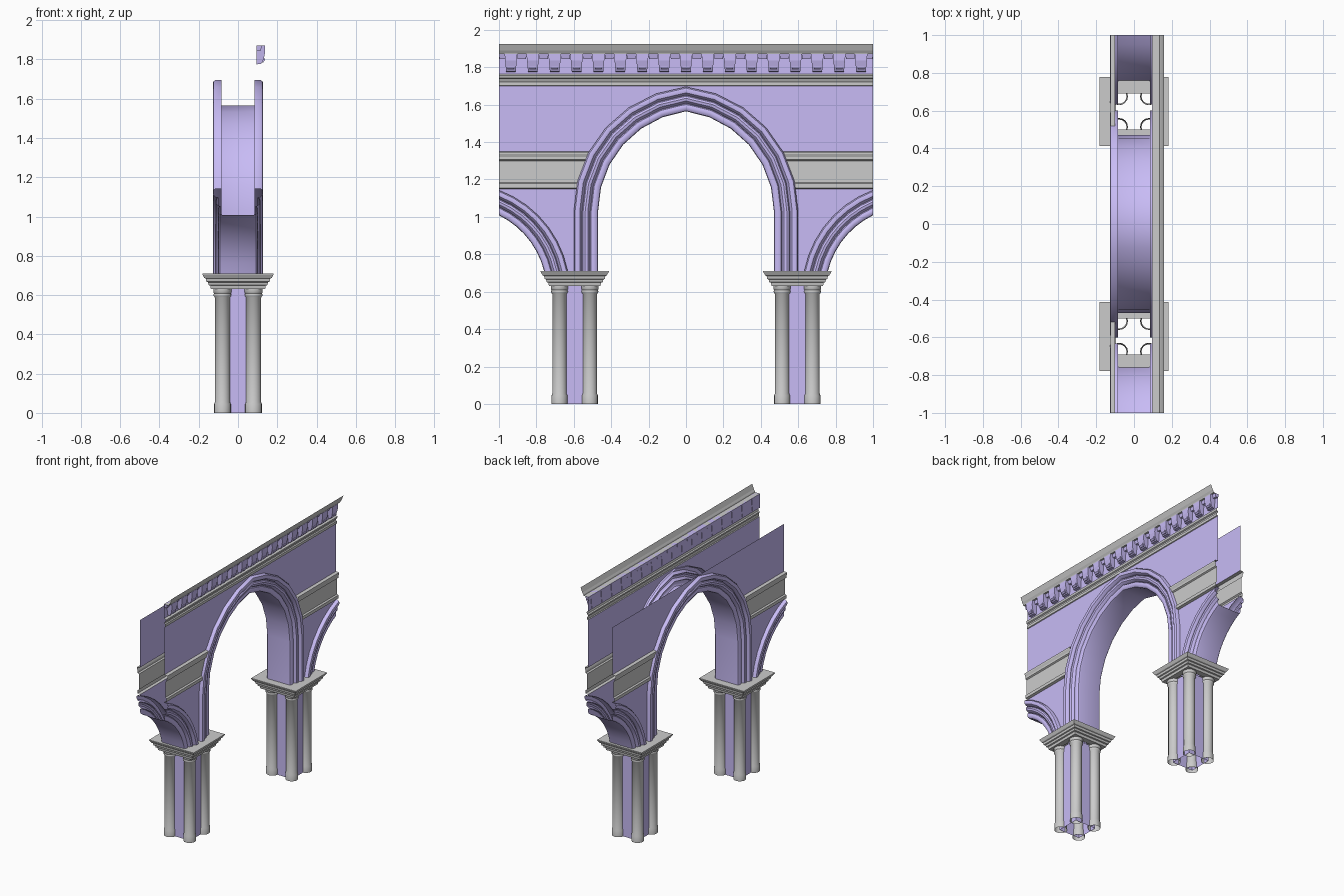
import bpy, math

if "Cube" in bpy.data.objects:
    bpy.data.objects.remove(bpy.data.objects["Cube"])

purple = bpy.data.materials.new("lilac")
purple.diffuse_color = (0.58, 0.50, 0.92, 1)
purple.use_nodes = True
purple.node_tree.nodes["Principled BSDF"].inputs["Base Color"].default_value = purple.diffuse_color

SPRING, ZC, YC, SY, SZ = 0.71, 1.03, -0.069, 1.2, 0.6   # arch heights and centres
R_MAIN, R_SIDE, RING = 0.539, 0.455, 0.13


def make(name, verts, faces, mat=None, smooth=None):
    me = bpy.data.meshes.new(name)
    me.from_pydata(verts, [], faces)
    ob = bpy.data.objects.new(name, me)
    bpy.context.collection.objects.link(ob)
    if mat:
        me.materials.append(mat)
    bpy.ops.object.select_all(action='DESELECT')
    ob.select_set(True)
    bpy.context.view_layer.objects.active = ob
    bpy.ops.object.mode_set(mode='EDIT')
    bpy.ops.mesh.select_all(action='SELECT')
    bpy.ops.mesh.normals_make_consistent(inside=False)
    bpy.ops.object.mode_set(mode='OBJECT')
    if smooth:
        bpy.ops.object.shade_smooth_by_angle(angle=math.radians(smooth))
    return ob


def grid(rows, closed=False):
    """Quads joining successive rows of points."""
    n = len(rows[0])
    faces = [(i*n + j, i*n + (j+1) % n, (i+1)*n + (j+1) % n, (i+1)*n + j)
             for i in range(len(rows)-1) for j in range(n if closed else n-1)]
    return [p for r in rows for p in r], faces


def main_arc(r, n=6):
    top = math.acos(-YC / r)
    return [(YC + r, SPRING)] + [(YC + r*math.cos(top*i/n), ZC + r*math.sin(top*i/n))
                                 for i in range(n+1)]


def side_arc(r, n=7):
    a, b = math.asin((SPRING-SZ)/r), math.acos((SY-1)/r)
    return [(SY - r*math.cos(a+(b-a)*i/n), SZ + r*math.sin(a+(b-a)*i/n)) for i in range(n+1)]


def edge_y(z):
    """Outer edge of the main arch on the polygonal outline at height z."""
    pts = main_arc(R_MAIN + RING)
    for (y0, z0), (y1, z1) in zip(pts, pts[1:]):
        if z0 <= z <= z1:
            return y0 + (y1-y0)*(z-z0)/(z1-z0)


# moulded arch section: (radial offset, x), three stepped rolls
half = [(0, .08), (.003, .092), (.012, .099), (.026, .101), (.037, .097), (.042, .089),
        (.046, .101), (.055, .111), (.069, .114), (.08, .109), (.085, .1),
        (.089, .115), (.098, .125), (.112, .128), (.123, .125), (.13, .114), (.13, .085)]
section = [(d, -x) for d, x in reversed(half)] + half

# main arch
rows = []
for d, x in section:
    a = main_arc(R_MAIN + d)
    rows.append([(x, y, z) for y, z in a] + [(x, -y, z) for y, z in reversed(a[:-1])])
make("main_arch", *grid(rows), purple, 35)

WALL = 0.10
band = [(.10, 1.15), (.118, 1.155), (.118, 1.178), (.108, 1.185), (.108, 1.30),
        (.118, 1.306), (.118, 1.32), (.124, 1.335), (.124, 1.347), (.10, 1.35)]
outer = main_arc(R_MAIN + RING)

for s, end in ((1, "back"), (-1, "front")):
    # half arch running off the end
    rows = [[(x, s*y, z) for y, z in side_arc(R_SIDE + d*.95)] for d, x in section]
    make(end + "_half_arch", *grid(rows), purple, 35)
    for k, side in ((1, "right"), (-1, "left")):
        tag = f"{end}_{side}_"
        # spandrel below the band
        low = [p for p in outer if p[1] < 1.15] + [(edge_y(1.15), 1.15), (1, 1.15)]
        low += list(reversed(side_arc(R_SIDE + RING*.95)))
        make(tag + "spandrel", [(k*WALL, s*y, z) for y, z in low],
             [tuple(range(len(low)))], purple)
        # wall above the band
        high = [(edge_y(1.35), 1.35)] + [p for p in outer if p[1] > 1.35] + [(0, 1.7), (1, 1.7), (1, 1.35)]
        make(tag + "upper_wall", [(k*WALL, s*y, z) for y, z in high],
             [tuple(range(len(high)))], purple)
        # string course
        make(tag + "band", *grid([[(k*x, s*edge_y(z), z), (k*x, s, z)] for x, z in band]))


def strip(name, prof, mat=None):
    make(name, *grid([[(x, -1, z), (x, 1, z)] for x, z in prof]), mat)


# cornice on the right face
strip("lower_cornice", [(.10, 1.70), (.106, 1.703), (.106, 1.722), (.099, 1.727), (.099, 1.737),
                        (.108, 1.742), (.112, 1.757), (.098, 1.765)])
strip("frieze", [(.098, 1.765), (.098, 1.87)], purple)
strip("top_cornice", [(.098, 1.87), (.136, 1.87), (.138, 1.877), (.146, 1.89), (.16, 1.925)])


def prism(prof, y, w_top, w_low):
    """Side profile (x, z) given width along y, narrowing downwards."""
    n = len(prof)
    v = []
    for s in (-1, 1):
        for x, z in prof:
            t = (z - 1.77) / .1
            v.append((x, y + s*(w_low + (w_top-w_low)*t)/2, z))
    f = [tuple(range(n)), tuple(range(n, 2*n))]
    f += [(i, (i+1) % n, n+(i+1) % n, n+i) for i in range(n)]
    return v, f


# row of brackets with a raised bar and a bridging piece between
bracket = [(.095, 1.87), (.138, 1.87), (.138, 1.835), (.13, 1.80), (.118, 1.778), (.095, 1.775)]
bar = [(.11, 1.805), (.137, 1.805), (.137, 1.795), (.128, 1.785), (.11, 1.785)]
bridge = [(.095, 1.87), (.122, 1.87), (.116, 1.845), (.095, 1.845)]
bv, bf = [], []
for i in range(17):
    y = (i - 8) * .117
    parts = [prism(bracket, y, .068, .05), prism(bar, y, .04, .034)]
    parts.append(prism(bridge, min(y + .0585, .975), .05, .03))
    if i == 0:
        parts.append(prism(bridge, -.975, .05, .03))
    for v, f in parts:
        bf += [tuple(j + len(bv) for j in q) for q in f]
        bv += v
make("brackets", bv, bf, purple)


def lathe(name, prof, cx, cy, n=16):
    rows = [[(cx + r*math.cos(2*math.pi*i/n), cy + r*math.sin(2*math.pi*i/n), z)
             for i in range(n)] for r, z in prof]
    make(name, *grid(rows, True), None, 40)


def square_loft(name, prof, cy, mat=None):
    rows = [[(a*h, cy + b*h, z) for a, b in ((-1, -1), (1, -1), (1, 1), (-1, 1))]
            for h, z in prof]
    make(name, *grid(rows, True), mat)


# clustered piers
shaft = [(.043, 0), (.043, .045), (.039, .055), (.039, .588), (.044, .594), (.046, .602),
         (.043, .609), (.047, .616), (.047, .63)]
cap = [(.095, .63), (.138, .63), (.141, .648), (.15, .651), (.153, .665), (.161, .668),
       (.164, .684), (.172, .688), (.182, .706), (.182, .71), (.095, .71)]
for s, end in ((1, "back"), (-1, "front")):
    cy = s * .595
    square_loft(end + "_pier_core", [(.085, 0), (.085, .63)], cy, purple)
    square_loft(end + "_pier_capital", cap, cy)
    for a in (-1, 1):
        for b in (-1, 1):
            lathe(end + "_pier_column", shaft, a*.079, cy + b*.081)
